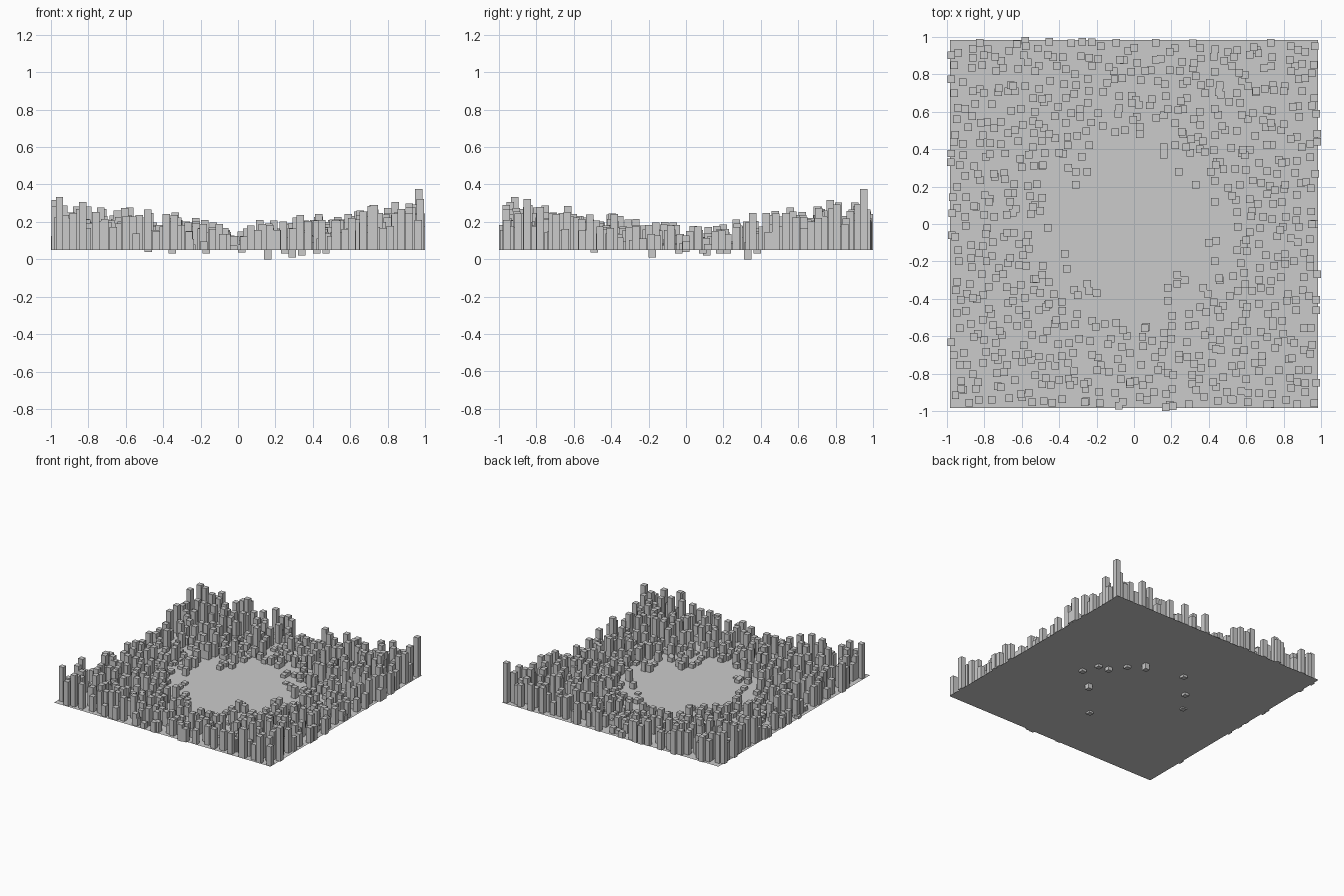
import bpy, bmesh, random, math
from mathutils import Matrix

if "Cube" in bpy.data.objects:
    bpy.data.objects.remove(bpy.data.objects["Cube"])

random.seed(21)
GROUND = 0.05   # height of the base sheet
W = 0.04        # block width


def add_block(bm, x, y, z0, z1):
    m = Matrix.Translation((x, y, (z0 + z1) / 2)) @ Matrix.Diagonal((W, W, abs(z1 - z0), 1))
    bmesh.ops.create_cube(bm, size=1, matrix=m)


def finish(bm, name):
    me = bpy.data.meshes.new(name)
    bm.to_mesh(me)
    bm.free()
    ob = bpy.data.objects.new(name, me)
    bpy.context.collection.objects.link(ob)
    return ob


def height(x, y):
    # blocks grow with diamond-shaped distance from the middle
    h = 0.15 * (abs(x) + abs(y) - 0.45) + random.uniform(-0.07, 0.075)
    return max(h, random.uniform(0.01, 0.04))


# base sheet
bm = bmesh.new()
bmesh.ops.create_grid(bm, x_segments=1, y_segments=1, size=0.983,
                      matrix=Matrix.Translation((0, 0, GROUND)))
finish(bm, "base_sheet")

# inner ring of low blocks around the clearing
inner = [(-.31, .28), (-.25, .28), (-.31, .21), (-.28, .36), (-.24, .42), (-.35, .30),
         (-.49, .31), (-.49, .14), (-.53, .10), (-.50, .07), (-.46, -.02), (-.37, -.16),
         (-.36, -.24), (-.49, -.27), (-.46, -.43), (-.32, -.35), (-.25, -.32),
         (-.24, -.36), (-.20, -.37), (-.30, -.38), (.23, -.27), (.23, -.32), (.27, -.30),
         (.18, -.34), (.18, -.41), (.40, -.10), (.44, -.09), (.43, -.20), (.37, -.34),
         (.43, .12), (.24, .28), (.33, .21), (.16, .37), (.16, .41), (.22, .42),
         (.28, .41), (.30, .38), (.35, .40), (.43, .23), (.41, .28), (-.10, .49),
         (-.05, .50), (.03, .48), (.03, .52)]
bm = bmesh.new()
for x, y in inner:
    add_block(bm, x, y, GROUND, GROUND + height(x, y))
finish(bm, "inner_blocks")

# outer field: jittered grid keeps the scatter even, plus the tallest corner block
bm = bmesh.new()
N = 30
cell = 1.96 / N
for i in range(N):
    for j in range(N):
        x = -0.98 + (i + random.random()) * cell
        y = -0.98 + (j + random.random()) * cell
        if math.hypot(x, y) > 0.53:
            add_block(bm, x, y, GROUND, GROUND + height(x, y))
add_block(bm, .965, .95, GROUND, 0.375)
for x, y in ((.98, .44), (-.98, .33), (-.58, .98), (.17, -.98)):
    add_block(bm, x, y, GROUND, GROUND + height(x, y))
finish(bm, "outer_blocks")

# blocks hanging below the sheet
hanging = [(.47, -.04, .03), (.42, .09, .03), (.34, .11, .02), (.25, .22, .03),
           (.16, .33, 0), (-.17, .38, .03), (-.35, .18, .03), (-.48, 0, .04),
           (.29, -.18, .01), (.02, -.49, .035)]
bm = bmesh.new()
for x, y, z in hanging:
    add_block(bm, x, y, z, GROUND)
finish(bm, "hanging_blocks")
